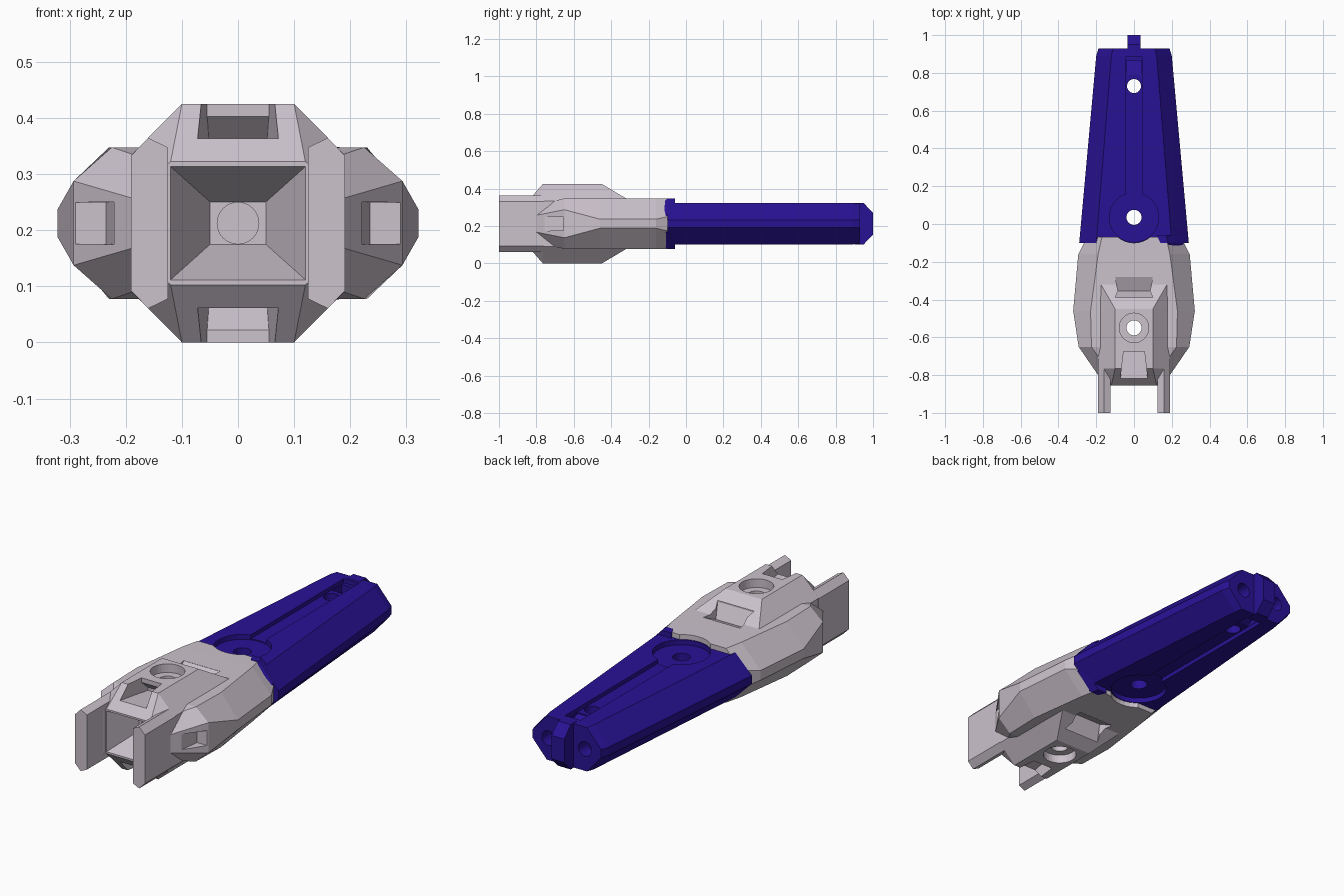
import bpy, bmesh, math
from mathutils import Matrix

if "Cube" in bpy.data.objects:
    bpy.data.objects.remove(bpy.data.objects["Cube"])

C = 0.2125  # height of the symmetry plane


def octo(a, w, t, s):
    """Octagon section: flat half-width a, full half-width w, half-height t, side half-height s."""
    return [(a, t), (w, s), (w, -s), (a, -t), (-a, -t), (-w, -s), (-w, s), (-a, t)]


def rect(x0, x1, z0, z1):
    return [(x0, z0), (x1, z0), (x1, z1), (x0, z1)]


def finish(name, bm, mat=None):
    bmesh.ops.recalc_face_normals(bm, faces=bm.faces)
    me = bpy.data.meshes.new(name)
    bm.to_mesh(me)
    bm.free()
    ob = bpy.data.objects.new(name, me)
    bpy.context.collection.objects.link(ob)
    if mat:
        me.materials.append(mat)
    return ob


def loft(name, sections, mat=None):
    """Skin (y, [(x, z offset), ...]) sections into a closed solid."""
    bm = bmesh.new()
    rings = [[bm.verts.new((x, y, C + z)) for x, z in pts] for y, pts in sections]
    n = len(rings[0])
    for r, q in zip(rings, rings[1:]):
        for i in range(n):
            j = (i + 1) % n
            bm.faces.new((r[i], r[j], q[j], q[i]))
    bm.faces.new(rings[0])
    bm.faces.new(rings[-1])
    return finish(name, bm, mat)


def cyl(name, loc, r, depth, axis='Z', mat=None):
    bm = bmesh.new()
    m = Matrix.Translation((loc[0], loc[1], C + loc[2]))
    if axis == 'Y':
        m = m @ Matrix.Rotation(math.pi / 2, 4, 'X')
    bmesh.ops.create_cone(bm, cap_ends=True, segments=32, radius1=r, radius2=r, depth=depth, matrix=m)
    return finish(name, bm, mat)


def combine(ob, other, op='DIFFERENCE'):
    mod = ob.modifiers.new(op, 'BOOLEAN')
    mod.operation, mod.object, mod.solver = op, other, 'EXACT'
    bpy.context.view_layer.objects.active = ob
    bpy.ops.object.modifier_apply(modifier=mod.name)
    bpy.data.objects.remove(other)


def material(name, col):
    m = bpy.data.materials.new(name)
    m.diffuse_color = col
    m.use_nodes = True
    m.node_tree.nodes["Principled BSDF"].inputs["Base Color"].default_value = m.diffuse_color
    return m


grey = material("pale_grey", (0.60, 0.54, 0.60, 1))
blue = material("deep_blue", (0.022, 0.006, 0.30, 1))

# Body: octagonal core with wider shell and two front prongs
full = octo(.10, .19, .2125, .122)
body = loft("body", [(-.855, octo(.12, .126, .11, .105)), (-.765, full), (-.45, full),
                     (-.32, octo(.175, .19, .135, .12)), (-.28, octo(.17, .185, .111, .1))], grey)
shell = loft("shell", [(-.80, octo(.12, .19, .10, .045)), (-.65, octo(.225, .293, .135, .075)),
                       (-.46, octo(.23, .322, .135, .024)), (-.16, octo(.19, .295, .135, .024)),
                       (-.07, octo(.17, .25, .134, .045))], grey)
combine(body, shell, 'UNION')
for s in (1, -1):
    p = [(s * x, z) for x, z in [(.125, .135), (.16, .152), (.191, .12),
                                 (.191, -.12), (.16, -.152), (.125, -.135)]]
    combine(body, loft("prong", [(-1, p), (-.76, p)], grey), 'UNION')

# Front socket, screw hole and hinge scallop
combine(body, loft("socket", [(-.87, rect(-.127, .127, -.107, .107)),
                              (-.70, rect(-.05, .05, -.038, .038))]))
combine(body, cyl("socket_hole", (0, -.68, 0), .037, .12, 'Y'))
combine(body, cyl("screw_hole", (0, -.55, 0), .04, .6))
combine(body, cyl("scallop", (0, .035, 0), .135, .6))

for s in (1, -1):
    # Counterbore, front latch notch and rear pocket, top and bottom
    combine(body, cyl("counterbore", (0, -.55, s * .22), .078, .10))
    combine(body, loft("latch", [(-.87, rect(-.078, .078, s * .155, s * .25)),
                                 (-.675, rect(-.055, .055, s * .14, s * .25)),
                                 (-.674, rect(-.055, .055, s * .138, s * .19)),
                                 (-.63, rect(-.052, .052, s * .135, s * .15))]))
    combine(body, loft("pocket", [(-.39, rect(-.10, .10, s * .17, s * .25)),
                                  (-.355, rect(-.085, .085, s * .10, s * .25)),
                                  (-.28, rect(-.10, .10, s * .134, s * .25))]))
    # Side channel
    combine(body, loft("channel", [(-.9, rect(s * .20, s * .4, -.039, .039)),
                                   (-.655, rect(s * .235, s * .4, -.037, .037))]))

# Handle: tapered octagonal bar with tip tab
handle = loft("handle", [(-.10, octo(.20, .29, .11, .02)), (.89, octo(.12, .20, .11, .02)),
                         (.93, octo(.11, .188, .108, .02))], blue)
combine(handle, loft("tip_tab", [(.90, rect(-.035, .035, -.1105, .1105)),
                                 (.95, rect(-.035, .035, -.1105, .1105)),
                                 (1.0, rect(-.035, .035, -.058, .058))], blue), 'UNION')
for s in (1, -1):
    # Long groove with deeper end, hinge recess, end sockets
    combine(handle, loft("groove", [(.10, rect(-.042, .042, s * .09, s * .2)),
                                    (.885, rect(-.042, .042, s * .09, s * .2))]))
    combine(handle, loft("groove_end", [(.79, rect(-.04, .04, s * .085, s * .2)),
                                        (.865, rect(-.04, .04, s * .05, s * .2))]))
    combine(handle, cyl("hinge_recess", (0, .035, s * .14), .131, .11))
    combine(handle, cyl("end_socket", (s * .10, .92, 0), .036, .12, 'Y'))
combine(handle, cyl("groove_hole", (0, .73, 0), .037, .5))
combine(handle, cyl("hinge_hole_a", (0, .035, 0), .04, .5))

# Hinge disc filling the scallop
disc = cyl("hinge_disc", (0, .035, 0), .13, .172, mat=blue)
combine(disc, cyl("hinge_hole_b", (0, .035, 0), .04, .5))

# Collar showing on one side of the joint
loft("joint_collar", [(-.135, [(.18, .10), (.205, .10), (.258, .03), (.258, -.03), (.205, -.10), (.18, -.10)]),
                      (-.10, [(.14, .136), (.18, .136), (.262, .05), (.262, -.05), (.18, -.136), (.14, -.136)]),
                      (-.06, [(.12, .136), (.172, .136), (.255, .05), (.255, -.05), (.172, -.136), (.12, -.136)])],
     blue)
